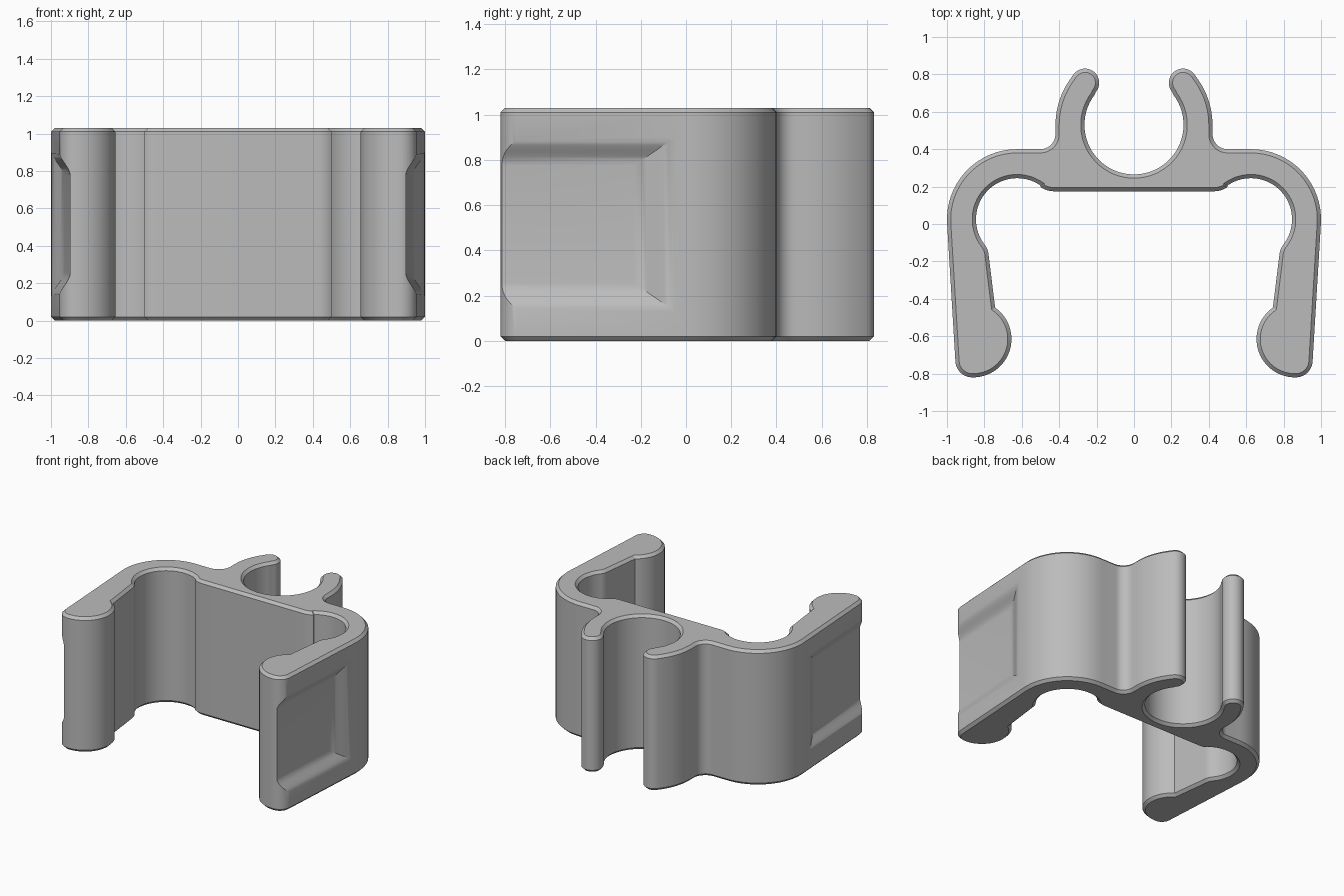
import bpy, bmesh
from math import radians, cos, sin, ceil

if "Cube" in bpy.data.objects:
    bpy.data.objects.remove(bpy.data.objects["Cube"], do_unlink=True)

HEIGHT = 1.03
CHAMFER = 0.02

grey = bpy.data.materials.new("plain grey")
grey.use_nodes = True
grey.diffuse_color = (0.5, 0.5, 0.5, 1)
grey.node_tree.nodes["Principled BSDF"].inputs["Base Color"].default_value = (0.5, 0.5, 0.5, 1)


def arc(cx, cy, r, start, end, step=6):
    n = max(2, ceil(abs(end - start) / step))
    angles = [radians(start + (end - start) * i / n) for i in range(n + 1)]
    return [(cx + r * cos(a), cy + r * sin(a)) for a in angles]


def make_object(name, bm):
    bmesh.ops.recalc_face_normals(bm, faces=bm.faces[:])
    mesh = bpy.data.meshes.new(name)
    bm.to_mesh(mesh)
    bm.free()
    mesh.materials.append(grey)
    obj = bpy.data.objects.new(name, mesh)
    bpy.context.collection.objects.link(obj)
    return obj


# Left half of the clip outline, from the inner web round to the tube socket
half = [(0, 0.175)]
half += arc(0.43, 0.295, 0.12, 270, 305)        # web blends into shoulder
half += arc(0.625, 0.025, 0.22, 125, -38)       # inner shoulder
half += arc(0.877, -0.172, 0.10, 146, 177)      # blend into arm
half += arc(0.86, -0.615, 0.205, 125, 266)      # bulb at arm end
half += arc(0.865, -0.73, 0.09, 270, 356, 8)    # arm end corner
half += arc(0.625, 0.025, 0.375, -4, 90)        # outer shoulder
half += arc(0.50, 0.48, 0.08, 270, 180, 10)     # fillet at socket root
half += arc(0, 0.53, 0.42, 0, 35)               # socket outside
half += arc(0.262, 0.755, 0.076, 35, 222, 12)   # rounded lip
half += arc(0, 0.53, 0.265, 38, -90)            # socket inside
half[-1] = (0, 0.265)
outline = half + [(-x, y) for x, y in reversed(half[1:-1])]

# Extrude the outline and chamfer both rims
bm = bmesh.new()
base = bm.faces.new([bm.verts.new((x, y, 0)) for x, y in outline])
top = bmesh.ops.extrude_face_region(bm, geom=[base], use_keep_orig=True)["geom"]
bmesh.ops.translate(bm, vec=(0, 0, HEIGHT),
                    verts=[v for v in top if isinstance(v, bmesh.types.BMVert)])
bmesh.ops.recalc_face_normals(bm, faces=bm.faces[:])
rims = [e for e in bm.edges if abs(e.verts[0].co.z - e.verts[1].co.z) < 0.001]
bmesh.ops.bevel(bm, geom=rims, offset=CHAMFER, segments=1, affect='EDGES')
clip = make_object("clip_body", bm)


# Cutter with softly sloping walls, open toward the front of the arm
def recess_cutter(name, side):
    bm = bmesh.new()
    rings = []
    steps = 10
    for i in range(-1, steps + 1):
        s = max(i, 0) / steps
        depth = 0.056 * s * s * (3 - 2 * s) if i >= 0 else -0.3
        back = -0.04 - 0.19 * s
        tall = 0.39 - 0.13 * s
        corners = [(-1, -tall), (back, -tall), (back, tall), (-1, tall)]
        rings.append([bm.verts.new((side * (0.9995 + 0.0566 * y - depth), y, HEIGHT / 2 + z))
                      for y, z in corners])
    for a, b in zip(rings, rings[1:]):
        for k in range(4):
            j = (k + 1) % 4
            bm.faces.new((a[k], a[j], b[j], b[k]))
    bm.faces.new(rings[0])
    bm.faces.new(rings[-1])
    cutter = make_object(name, bm)
    cutter.hide_render = True
    return cutter


# Cut the finger recess into each arm
bpy.context.view_layer.objects.active = clip
for name, side in (("left_recess_cutter", 1), ("right_recess_cutter", -1)):
    cutter = recess_cutter(name, side)
    mod = clip.modifiers.new(name, 'BOOLEAN')
    mod.operation = 'DIFFERENCE'
    mod.solver = 'EXACT'
    mod.object = cutter
    bpy.ops.object.modifier_apply(modifier=mod.name)
    bpy.data.objects.remove(cutter, do_unlink=True)

# Smooth the curved walls, keep the rims crisp
bpy.ops.object.select_all(action='DESELECT')
clip.select_set(True)
bpy.ops.object.shade_smooth_by_angle(angle=radians(30))
